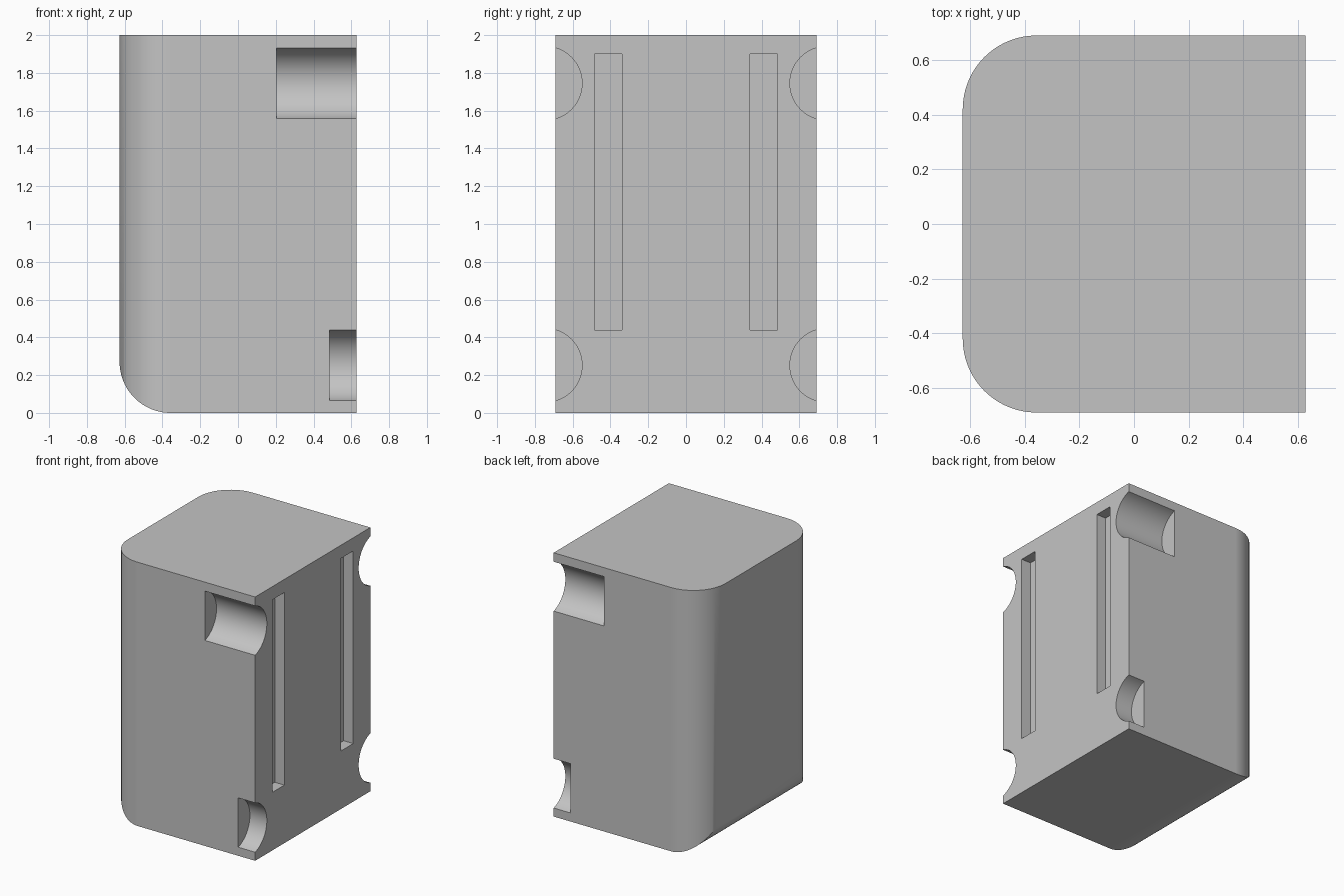
import bpy, bmesh
from math import sin, cos, pi, radians
from mathutils import Vector

cube = bpy.data.objects.get("Cube")
if cube:
    bpy.data.objects.remove(cube, do_unlink=True)

X, Y, H = 0.627, 0.69, 2.0      # half width, half depth, height
R = 0.27                        # corner rounding

grey = bpy.data.materials.new("plain grey")
grey.use_nodes = True
grey.diffuse_color = (0.55, 0.55, 0.55, 1)
grey.node_tree.nodes["Principled BSDF"].inputs["Base Color"].default_value = (0.55, 0.55, 0.55, 1)


def arc(cx, cy, r, start, end, steps=24):
    angles = [radians(start + (end - start) * i / steps) for i in range(steps + 1)]
    return [(cx + r * cos(a), cy + r * sin(a)) for a in angles]


def prism(name, profile, axis, lo, hi):
    """Extrude a 2D profile along an axis from lo to hi."""
    place = {"x": lambda a, b: (lo, a, b),
             "y": lambda a, b: (a, lo, b),
             "z": lambda a, b: (a, b, lo)}[axis]
    bm = bmesh.new()
    face = bm.faces.new([bm.verts.new(place(a, b)) for a, b in profile])
    grown = bmesh.ops.extrude_face_region(bm, geom=[face], use_keep_orig=True)
    step = Vector([hi - lo if axis == k else 0 for k in "xyz"])
    bmesh.ops.translate(bm, vec=step,
                        verts=[v for v in grown["geom"] if isinstance(v, bmesh.types.BMVert)])
    bmesh.ops.recalc_face_normals(bm, faces=bm.faces)
    mesh = bpy.data.meshes.new(name)
    bm.to_mesh(mesh)
    bm.free()
    obj = bpy.data.objects.new(name, mesh)
    bpy.context.collection.objects.link(obj)
    mesh.materials.append(grey)
    return obj


def carve(body, cutter):
    """Subtract a cutter from the body, then discard it."""
    cutter.hide_render = True
    mod = body.modifiers.new("carve", "BOOLEAN")
    mod.operation, mod.solver, mod.object = "DIFFERENCE", "EXACT", cutter
    bpy.ops.object.modifier_apply(modifier=mod.name)
    bpy.data.objects.remove(cutter, do_unlink=True)


# Body block with two rounded upright edges
outline = [(X, -Y), (X, Y)] + arc(-X + R, Y - R, R, 90, 180) + arc(-X + R, -Y + R, R, 180, 270)
body = prism("body_block", outline, "z", 0, H)
bpy.context.view_layer.objects.active = body
body.select_set(True)

# Rounded lower edge
wedge = arc(-X + R, R, R, 180, 270) + [(-X + R, -0.1), (-X - 0.1, -0.1), (-X - 0.1, R)]
carve(body, prism("edge_cutter", wedge, "y", -1, 1))

for side in (-1, 1):
    # Round side notches, the upper ones longer
    for z, start in ((1.745, 0.205), (0.252, 0.485)):
        circle = arc(side * 0.745, z, 0.195, 0, 360, 64)[:-1]
        carve(body, prism("notch_cutter", circle, "x", start, 1))
    # Long upright slots
    a, b = side * 0.34, side * 0.485
    slot = [(a, 0.44), (b, 0.44), (b, 1.9), (a, 1.9)]
    carve(body, prism("slot_cutter", slot, "x", X - 0.08, 1))

# Smooth curves, crisp edges
bpy.ops.object.shade_smooth_by_angle(angle=radians(30))
weighted = body.modifiers.new("even shading", "WEIGHTED_NORMAL")
weighted.keep_sharp = True
